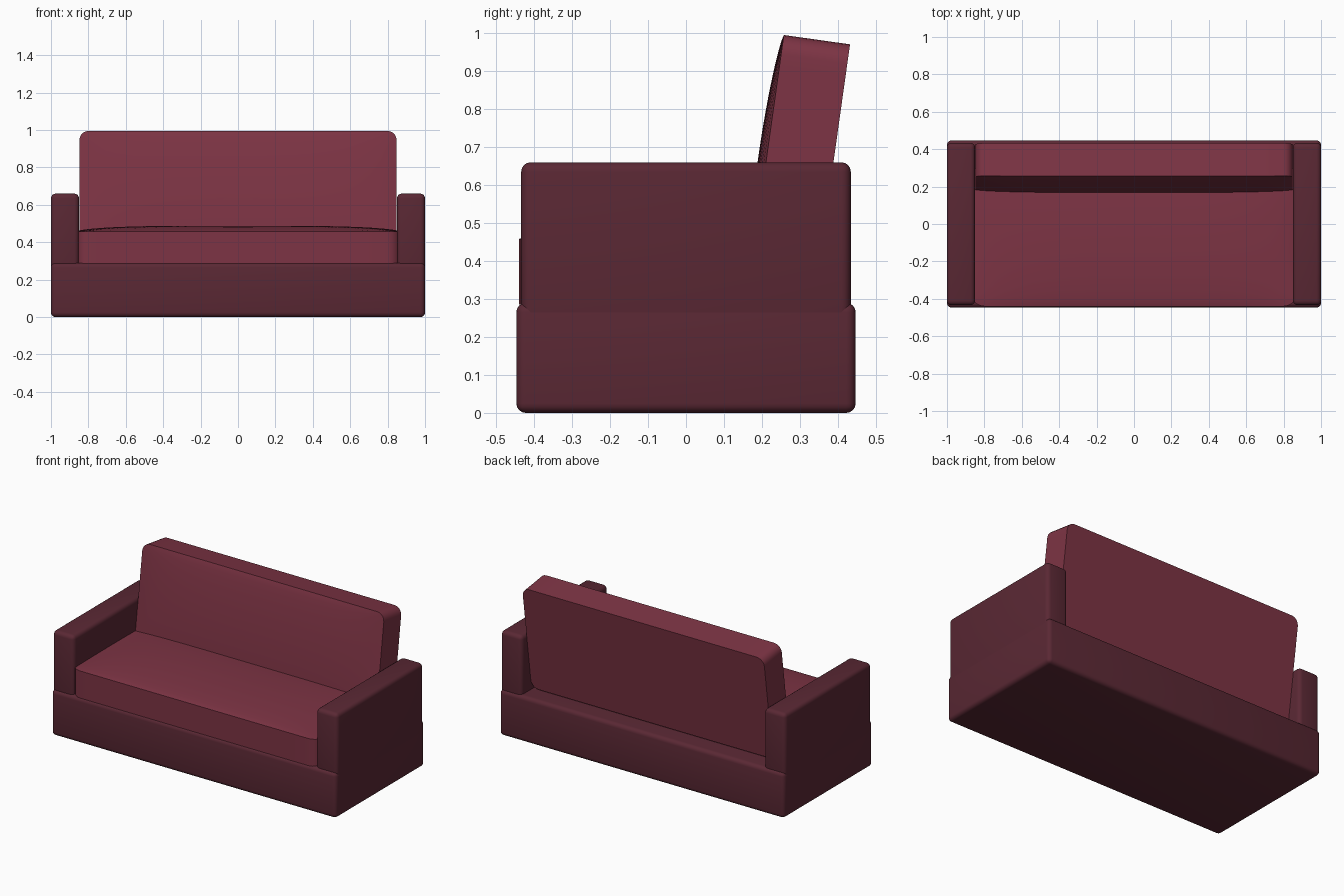
import bpy, bmesh, math

if "Cube" in bpy.data.objects:
    bpy.data.objects.remove(bpy.data.objects["Cube"])


def material(name, rgb):
    m = bpy.data.materials.new(name)
    m.diffuse_color = (*rgb, 1)
    m.use_nodes = True
    m.node_tree.nodes["Principled BSDF"].inputs["Base Color"].default_value = m.diffuse_color
    return m


FRAME = material("dark_fabric", (0.102, 0.021, 0.034))
CUSHION = material("light_fabric", (0.205, 0.034, 0.058))


def finish(bm, name, mat):
    bmesh.ops.recalc_face_normals(bm, faces=bm.faces[:])
    mesh = bpy.data.meshes.new(name)
    bm.to_mesh(mesh)
    bm.free()
    obj = bpy.data.objects.new(name, mesh)
    bpy.context.collection.objects.link(obj)
    mesh.materials.append(mat)
    bpy.ops.object.select_all(action='DESELECT')
    obj.select_set(True)
    bpy.context.view_layer.objects.active = obj
    bpy.ops.object.shade_smooth_by_angle(angle=math.radians(35))
    return obj


def rounded_box(name, lo, hi, radius, mat):
    bm = bmesh.new()
    bmesh.ops.create_cube(bm, size=1)
    for v in bm.verts:
        v.co = [(a + b) / 2 + c * (b - a) for a, b, c in zip(lo, hi, v.co)]
    bmesh.ops.bevel(bm, geom=bm.edges[:], offset=radius, segments=4,
                    profile=0.5, affect='EDGES')
    return finish(bm, name, mat)


def outline(hx, hy, r, steps=5, splits=16):
    # Rounded rectangle with evenly split straight sides
    pts = []
    for k, (sx, sy) in enumerate([(1, 1), (-1, 1), (-1, -1), (1, -1)]):
        for i in range(steps + 1):
            a = math.pi / 2 * (k + i / steps)
            pts.append((sx * (hx - r) + r * math.cos(a),
                        sy * (hy - r) + r * math.sin(a)))
    out = []
    for i, (x, y) in enumerate(pts):
        nx, ny = pts[(i + 1) % len(pts)]
        n = splits if i % (steps + 1) == steps else 1
        out += [(x + (nx - x) * j / n, y + (ny - y) * j / n) for j in range(n)]
    return out


def cushion(name, hx, hy, r, thick, bulge, mat, rings=12):
    # Flat-backed slab with a crowned top
    bm = bmesh.new()
    shape = outline(hx, hy, r)
    n = len(shape)

    def crown(x, y):
        return bulge * max(0, (1 - (x / hx) ** 4) * (1 - (y / hy) ** 2)) ** 0.7

    loops = [[bm.verts.new((x, y, 0)) for x, y in shape]]
    bm.faces.new(loops[0])
    for k in range(rings):
        s = 1 - (k / rings) ** 1.3
        loops.append([bm.verts.new((x * s, y * s, thick + (crown(x * s, y * s) if k else 0)))
                      for x, y in shape])
    for a, b in zip(loops, loops[1:]):
        for i in range(n):
            j = (i + 1) % n
            bm.faces.new((a[i], a[j], b[j], b[i]))
    tip = bm.verts.new((0, 0, thick + bulge))
    for i in range(n):
        bm.faces.new((loops[-1][i], loops[-1][(i + 1) % n], tip))
    return finish(bm, name, mat)


# Plinth and arms
rounded_box("base", (-1, -0.447, 0), (1, 0.447, 0.29), 0.025, FRAME)
for side, x0, x1 in (("left", -1, -0.85), ("right", 0.85, 1)):
    rounded_box(side + "_arm", (x0, -0.434, 0.2), (x1, 0.434, 0.66), 0.025, FRAME)

# Seat cushion
seat = cushion("seat_cushion", 0.87, 0.38, 0.07, 0.172, 0.03, CUSHION)
seat.location = (0, -0.06, 0.286)

# Leaning backrest
back = cushion("back_cushion", 0.848, 0.338, 0.05, 0.176, 0.022, CUSHION)
back.rotation_euler = (math.radians(82), 0, 0)
back.location = (0, 0.385, 0.636)
